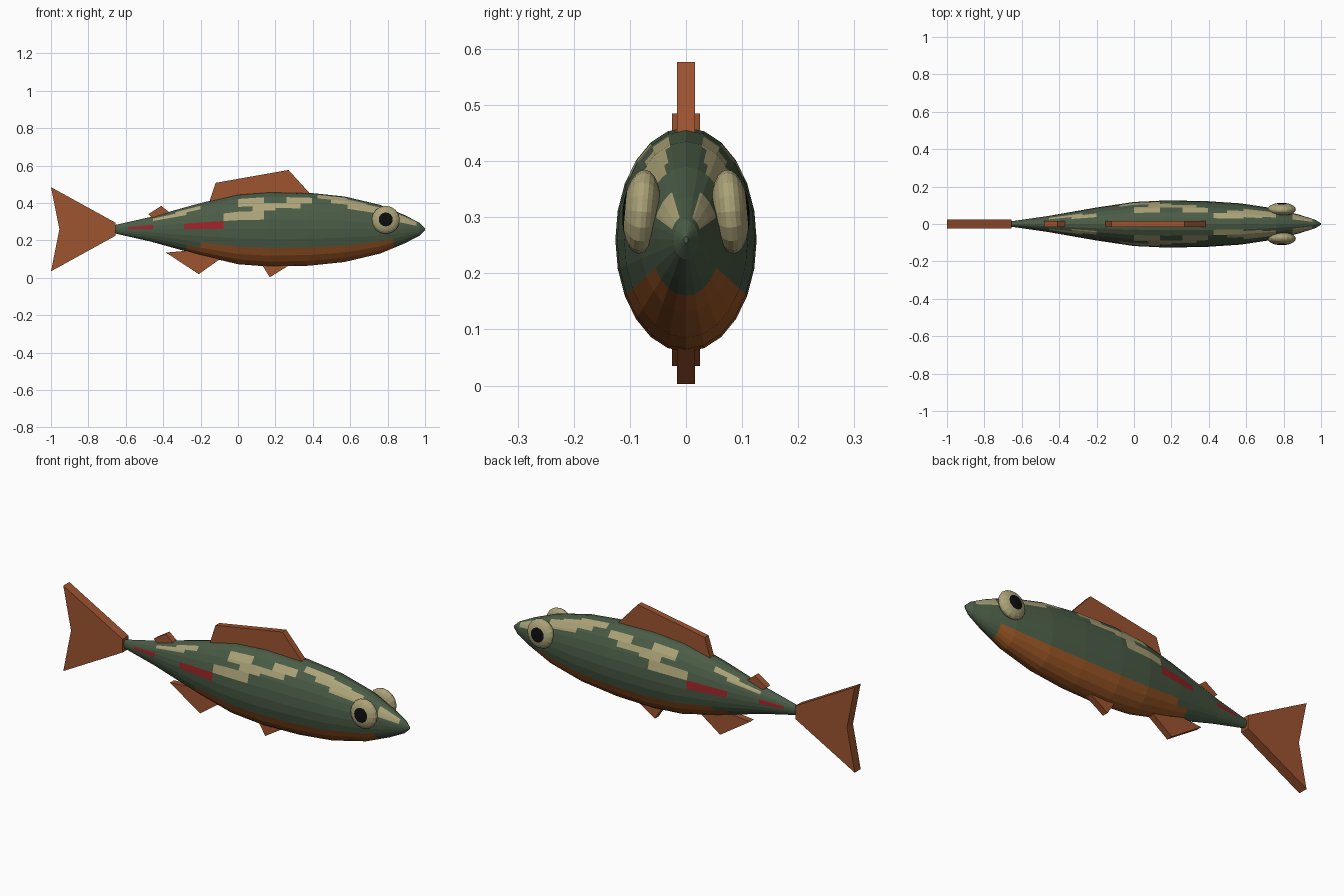
import bpy, bmesh, math

cube = bpy.data.objects.get("Cube")
if cube:
    bpy.data.objects.remove(cube)


def material(name, r, g, b):
    """Flat material from 0-255 display values, stored as linear."""
    lin = [((c / 255 + 0.055) / 1.055) ** 2.4 for c in (r, g, b)] + [1]
    m = bpy.data.materials.new(name)
    m.use_nodes = True
    m.diffuse_color = lin
    m.node_tree.nodes["Principled BSDF"].inputs["Base Color"].default_value = lin
    return m


GREEN = material("dark green", 74, 92, 70)
BELLY = material("orange belly", 154, 86, 37)
TAN = material("pale olive", 172, 163, 120)
RED = material("red stripe", 155, 35, 40)
FIN = material("rust fin", 157, 84, 48)
BLACK = material("black pupil", 12, 13, 14)


def finish(name, bm, mats):
    bmesh.ops.recalc_face_normals(bm, faces=bm.faces)
    me = bpy.data.meshes.new(name)
    bm.to_mesh(me)
    bm.free()
    for m in mats:
        me.materials.append(m)
    ob = bpy.data.objects.new(name, me)
    bpy.context.collection.objects.link(ob)
    return ob


# Body: elliptical sections along x, as (x, half height)
MID, WIDTH, SIDES, SPLIT = 0.26, 0.63, 24, 3
PROFILE = [(-0.66, 0.022), (-0.47, 0.065), (-0.2, 0.14), (0, 0.187),
           (0.17, 0.2), (0.38, 0.195), (0.57, 0.175), (0.76, 0.13),
           (0.89, 0.076), (0.97, 0.035), (1.0, 0.006)]

# Markings on both flanks: x range, then degrees down from the back
TAN_SPOTS = [(-0.07, 0.135, 60, 75), (0, 0.135, 30, 50), (0.07, 0.2, 50, 60),
             (0.13, 0.33, 45, 55), (0.26, 0.4, 30, 45),
             (0.42, 0.58, 15, 30), (0.5, 0.68, 20, 40), (0.58, 0.76, 25, 50),
             (0.85, 0.95, 25, 65), (-0.33, -0.2, 25, 40),
             (-0.45, -0.28, 35, 50)]
RED_SPOTS = [(-0.29, -0.08, 75, 90), (-0.59, -0.46, 70, 90)]
BELLY_AREAS = [(-0.2, 0.83, 120, 180), (-0.27, -0.2, 135, 165)]


def inside(spots, x, a):
    return any(x0 < x < x1 and a0 < a < a1 for x0, x1, a0, a1 in spots)


def section(bm, x, h):
    """A 24-sided ellipse with each side divided for the markings."""
    corners = [(h * WIDTH * math.sin(math.tau * i / SIDES),
                h * math.cos(math.tau * i / SIDES)) for i in range(SIDES)]
    ring = []
    for i, (y0, z0) in enumerate(corners):
        y1, z1 = corners[(i + 1) % SIDES]
        for k in range(SPLIT):
            t = k / SPLIT
            ring.append(bm.verts.new((x, y0 + (y1 - y0) * t,
                                      MID + z0 + (z1 - z0) * t)))
    return ring


bm = bmesh.new()
rings = []
for (x0, h0), (x1, h1) in zip(PROFILE, PROFILE[1:]):
    steps = max(1, round((x1 - x0) / 0.015))
    for k in range(steps):
        t = k / steps
        rings.append(section(bm, x0 + (x1 - x0) * t, h0 + (h1 - h0) * t))
rings.append(section(bm, *PROFILE[-1]))
count = SIDES * SPLIT
for a, b in zip(rings, rings[1:]):
    for i in range(count):
        j = (i + 1) % count
        f = bm.faces.new((a[i], a[j], b[j], b[i]))
        x = f.calc_center_median().x
        angle = (i + 0.5) * 360 / count
        angle = min(angle, 360 - angle)
        if inside(BELLY_AREAS, x, angle):
            f.material_index = 1
        elif inside(TAN_SPOTS, x, angle):
            f.material_index = 2
        elif inside(RED_SPOTS, x, angle):
            f.material_index = 3
bm.faces.new(rings[0])
bm.faces.new(rings[-1])
finish("body", bm, [GREEN, BELLY, TAN, RED])


# Fins: flat outlines in x and z with thickness across y
def fin(name, outline, half):
    bm = bmesh.new()
    face = bm.faces.new([bm.verts.new((x, -half, z)) for x, z in outline])
    new = bmesh.ops.extrude_face_region(bm, geom=[face])["geom"]
    bmesh.ops.translate(bm, vec=(0, 2 * half, 0),
                        verts=[v for v in new if isinstance(v, bmesh.types.BMVert)])
    finish(name, bm, [FIN])


fin("tail_fin", [(-0.655, 0.295), (-1, 0.485), (-0.955, 0.26),
                 (-1, 0.035), (-0.655, 0.225)], 0.025)
fin("back_fin", [(-0.155, 0.4), (-0.12, 0.508), (0.27, 0.577),
                 (0.39, 0.445), (0.2, 0.4)], 0.016)
fin("small_back_fin", [(-0.48, 0.34), (-0.41, 0.385), (-0.355, 0.34),
                       (-0.38, 0.29), (-0.42, 0.29)], 0.016)
fin("rear_belly_fin", [(-0.385, 0.135), (-0.21, 0.02), (-0.09, 0.105),
                       (-0.12, 0.16), (-0.22, 0.15)], 0.016)
fin("front_belly_fin", [(0.125, 0.075), (0.17, 0.003), (0.285, 0.075),
                        (0.2, 0.12)], 0.016)

# Eyes: flattened balls facing sideways, with the outer cap as the pupil
for side, label in ((-1, "right_eye"), (1, "left_eye")):
    bm = bmesh.new()
    bmesh.ops.create_uvsphere(bm, u_segments=16, v_segments=12, radius=1)
    for f in bm.faces:
        f.material_index = int(f.calc_center_median().z > 0.87)
    for v in bm.verts:
        x, y, z = v.co
        v.co = (x * 0.075, side * z * 0.034, y * 0.075)
    eye = finish(label, bm, [TAN, BLACK])
    eye.location = (0.79, side * 0.079, 0.31)
    eye.rotation_euler.x = side * math.radians(5)
